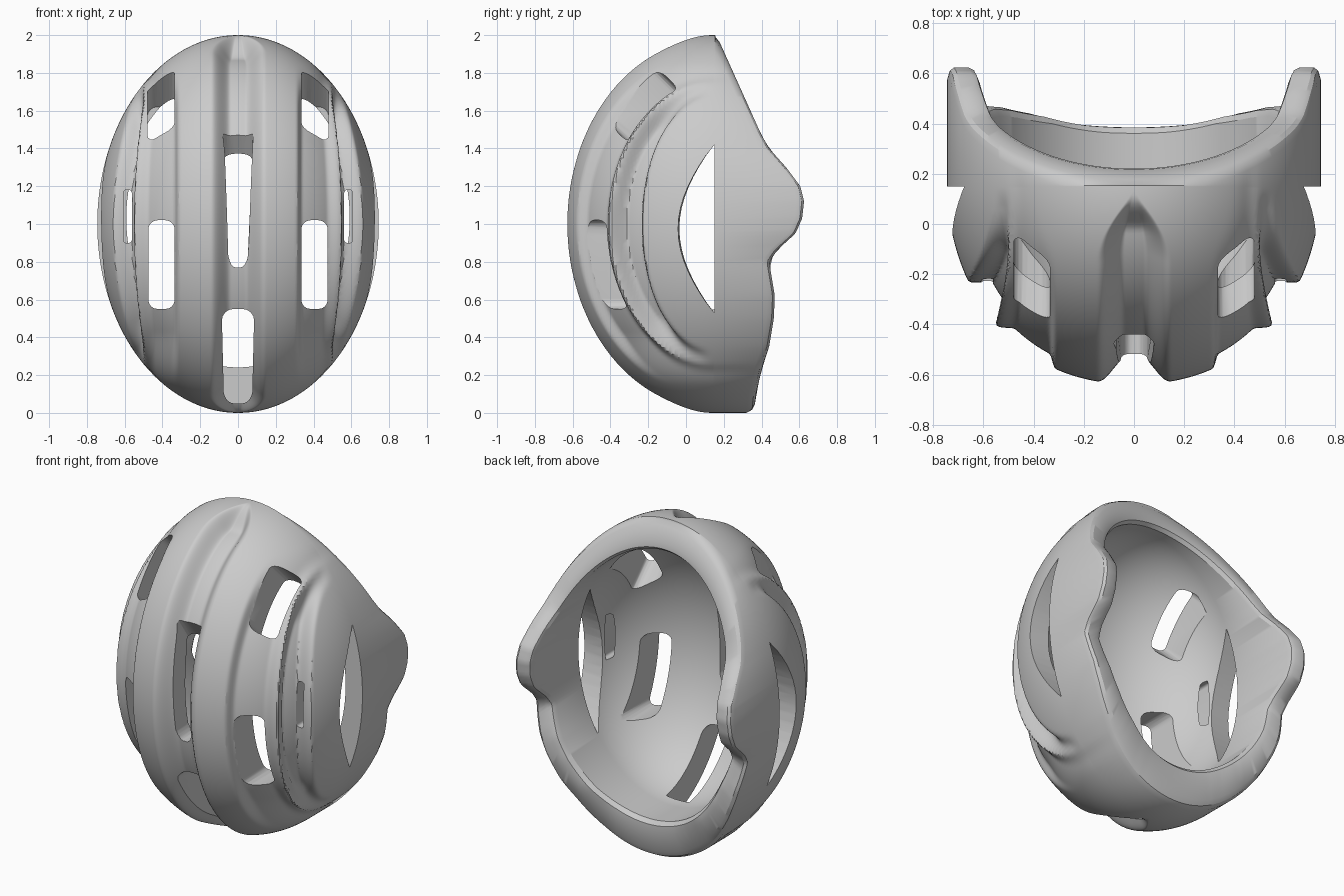
import bpy, bmesh, math
from mathutils import Vector

if "Cube" in bpy.data.objects:
    bpy.data.objects.remove(bpy.data.objects["Cube"])

ROWS, COLS = 140, 210
CY = 0.15                                   # plane where dome meets the rim band
OUT = (0.745, 0.79, 1.0, 1.0)               # outer radii x, y, z and centre z
INN = (0.63, 0.58, 0.795, 1.03)             # inner radii and centre z
RIM = [(0, .36), (.1, .37), (.25, .405), (.35, .44), (.5, .465), (.62, .47),
       (.74, .45), (.8, .44), (.86, .48), (.95, .58), (1.03, .615), (1.12, .625),
       (1.2, .605), (1.3, .53), (1.4, .44), (1.47, .4), (1.97, .175), (2, .165)]


def rim_y(z):
    for (z0, y0), (z1, y1) in zip(RIM, RIM[1:]):
        if z <= z1:
            return y0 + (y1 - y0) * max(0, z - z0) / (z1 - z0)
    return RIM[-1][1]


def step(a, b, v):
    t = min(1, max(0, (v - a) / (b - a)))
    return t * t * (3 - 2 * t)


def band(v, a, b, soft):
    return step(a - soft, a + soft, v) * (1 - step(b - soft, b + soft, v))


def groove(p):
    """Depth of the long air channels at a point of the outer dome."""
    x, h = abs(p.x), p.z - 1
    w = .145 * max(.02, 1 - step(-.15, .12, p.y)) ** .5
    mid = (1 - step(.3 * w, w, x)) * (1 - step(-.05, .11, p.y)) * .1
    side = band(x, .335, .525 - .09 * h * h, .026) * (1 - step(.6, .85, abs(h))) * .045
    outer = band(x, .565 - .12 * h * h, .648 - .24 * h * h, .015)
    outer *= (1 - step(.54, .76, abs(h))) * (1 - step(.06, .148, p.y)) * .085
    return max(mid, side, outer)


def dome(u, f, dims, shaped):
    rx, ry, rz, cz = dims
    k = 1 + (.025 * math.sin(2 * u) ** 2 * math.cos(u) * math.cos(f) if shaped else 0)
    p = Vector((rx * k * math.cos(f) * math.sin(u),
                CY - ry * k * math.cos(f) * math.cos(u), cz + rz * math.sin(f)))
    if shaped:
        c = Vector((0, CY, 1))
        p -= (p - c).normalized() * groove(p)
    return p


def rim(side, f):
    """Rounded edge from the outer wall to the inner wall on one side."""
    o, i = (dome(side * math.pi / 2, f, d, False) for d in (OUT, INN))
    pts = []
    for t, drop in ((0, .04), (.07, .012), (.2, 0), (.7, 0), (.9, .012), (1, .04)):
        p = o.lerp(i, t)
        p.y = max(CY + .004, rim_y(p.z) - drop)
        pts.append(p)
    return pts


def new_object(name, bm):
    bmesh.ops.recalc_face_normals(bm, faces=bm.faces)
    me = bpy.data.meshes.new(name)
    bm.to_mesh(me)
    bm.free()
    ob = bpy.data.objects.new(name, me)
    bpy.context.collection.objects.link(ob)
    return ob


# Helmet shell: each row runs round the outside, over the rim and back inside
bm = bmesh.new()
rows = []
for r in range(ROWS + 1):
    f = -math.pi / 2 + math.pi * r / ROWS
    us = [-math.pi / 2 + math.pi * c / COLS for c in range(COLS + 1)]
    path = [dome(u, f, OUT, True) for u in us] + rim(1, f)
    path += [dome(u, f, INN, False) for u in us[::-3]] + rim(-1, f)[::-1]
    rows.append([bm.verts.new(p) for p in path])
n = len(rows[0])
for a, b in zip(rows, rows[1:]):
    for j in range(n):
        k = (j + 1) % n
        bm.faces.new((a[j], a[k], b[k], b[j]))
bmesh.ops.remove_doubles(bm, verts=bm.verts, dist=.0005)
shell = new_object("helmet_shell", bm)

# Vent cutters
cut = bmesh.new()


def loft(a, b):
    va, vb = [cut.verts.new(p) for p in a], [cut.verts.new(p) for p in b]
    cut.faces.new(va)
    cut.faces.new(vb)
    for j in range(len(va)):
        k = (j + 1) % len(va)
        cut.faces.new((va[j], va[k], vb[k], vb[j]))


def outline(x0, x1, z0, z1, y, taper=1):
    """Rounded slot in the xz plane; taper narrows the lower end."""
    cx, cz, w, h = (x0 + x1) / 2, (z0 + z1) / 2, (x1 - x0) / 2, (z1 - z0) / 2
    r = w * .7
    pts = []
    for q, (sx, sz) in enumerate(((1, 1), (-1, 1), (-1, -1), (1, -1))):
        for s in range(5):
            a = (q + s / 4) * math.pi / 2
            x, z = sx * (w - r) + r * math.cos(a), sz * (h - r) + r * math.sin(a)
            k = taper + (1 - taper) * step(-h, -h * .3, z)
            pts.append((cx + x * k, y, cz + z))
    return pts


def slot(x0, x1, front, back, taper=1):
    """front and back are (y, z low, z high)."""
    loft(outline(x0, x1, front[1], front[2], front[0], taper),
         outline(x0, x1, back[1], back[2], back[0], taper))


slot(-.08, .08, (-.75, .77, 1.92), (-.2, .77, 1.12), .55)    # upper centre vent
slot(-.085, .085, (-.75, .05, .55), (.08, .05, .55), .85)    # lower centre vent
for s in (1, -1):
    slot(*sorted((s * .335, s * .475)), (-.75, .55, 1.02), (0, .55, 1.02))
    slot(*sorted((s * .335, s * .48)), (-.7, 1.81, 2.36), (.06, 1.08, 1.62))
    slot(*sorted((s * .562, s * .607)), (-.7, .9, 1.18), (-.05, .9, 1.18))
    # crescent side window against the rim band
    arc = [(CY - .18 * math.sin(math.pi * t / 16) ** .9, .53 + .89 * t / 16)
           for t in range(17)]
    loft([(s * .5, y, z) for y, z in arc], [(s * .9, y - (CY - y) * .12, z) for y, z in arc])
cutter = new_object("vent_cutter", cut)
cutter.hide_render = True

# Cut the vents and keep the result
mod = shell.modifiers.new("vents", 'BOOLEAN')
mod.operation, mod.solver, mod.object = 'DIFFERENCE', 'EXACT', cutter
bpy.context.view_layer.objects.active = shell
bpy.ops.object.select_all(action='DESELECT')
shell.select_set(True)
bpy.ops.object.modifier_apply(modifier=mod.name)
bpy.data.objects.remove(cutter)
bpy.ops.object.shade_smooth_by_angle(angle=math.radians(30))
